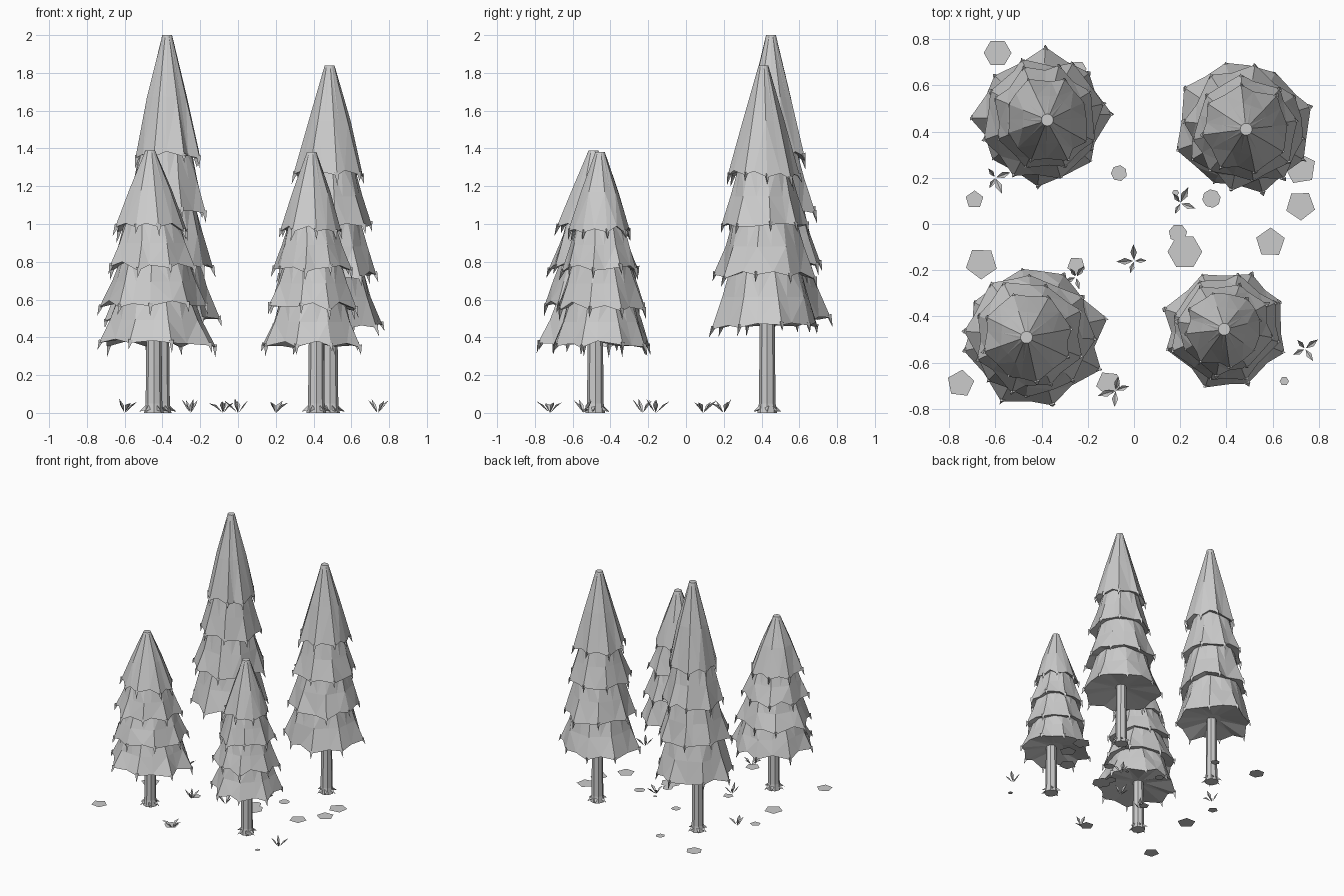
import bpy, bmesh, math, random
from mathutils import Vector

random.seed(11)
if "Cube" in bpy.data.objects:
    bpy.data.objects.remove(bpy.data.objects["Cube"])

grey = bpy.data.materials.new("plain_grey")
grey.use_nodes = True
colour = (0.6, 0.6, 0.6, 1)
grey.diffuse_color = colour
grey.node_tree.nodes["Principled BSDF"].inputs["Base Color"].default_value = colour


def finish(name, bm, fix_normals=True):
    if fix_normals:
        bmesh.ops.recalc_face_normals(bm, faces=bm.faces)
    mesh = bpy.data.meshes.new(name)
    bm.to_mesh(mesh)
    bm.free()
    mesh.materials.append(grey)
    obj = bpy.data.objects.new(name, mesh)
    bpy.context.collection.objects.link(obj)


def polar(r, a, z, c):
    return Vector((c[0] + r * math.cos(a), c[1] + r * math.sin(a), z))


def ring(bm, count, r, z, c, turn=0.0):
    return [bm.verts.new(polar(r, turn + math.tau * i / count, z, c)) for i in range(count)]


def bridge(bm, lower, upper):
    n = len(lower)
    for i in range(n):
        j = (i + 1) % n
        bm.faces.new((lower[i], lower[j], upper[j], upper[i]))


def spike(bm, base, tip, width):
    # Thin three-sided point
    axis = (tip - base).normalized()
    side = axis.orthogonal().normalized()
    up = axis.cross(side)
    foot = [bm.verts.new(base + width * (side * math.cos(k * math.tau / 3) + up * math.sin(k * math.tau / 3)))
            for k in range(3)]
    end = bm.verts.new(tip)
    bm.faces.new(foot)
    for k in range(3):
        bm.faces.new((foot[k], foot[(k + 1) % 3], end))


def tier(name, c, hem_r, hem_z, top_r, top_z, bulge, trunk_r):
    bm = bmesh.new()
    corners = 8
    n = corners * 2
    turn = random.uniform(0, math.tau)
    hem, shoulder, tips = [], [], []
    for i in range(n):
        corner = i % 2 == 0
        a = turn + math.tau * i / n + random.uniform(-0.1, 0.1)
        r = hem_r * (random.uniform(0.92, 1.06) if corner else random.uniform(0.85, 0.93))
        z = hem_z + (0 if corner else 0.018) + random.uniform(-0.016, 0.016)
        hem.append(bm.verts.new(polar(r, a, z, c)))
        mid_r = (top_r + (hem_r - top_r) * bulge) * (1.0 if corner else 0.93)
        shoulder.append(bm.verts.new(polar(mid_r, a, (hem_z + top_z) / 2, c)))
        if corner:
            tips.append((a, r, z))
    top = ring(bm, n, top_r, top_z, c, turn)
    inner = ring(bm, n, trunk_r * 1.3, hem_z + 0.05, c, turn)
    bridge(bm, hem, shoulder)
    bridge(bm, shoulder, top)
    bridge(bm, inner, hem)
    bm.faces.new(top)
    bm.faces.new(inner)
    # Drooping corner tips
    for a, r, z in tips:
        spike(bm, polar(r - 0.01, a, z + 0.015, c),
              polar(r + random.uniform(-0.005, 0.015), a, z - random.uniform(0.03, 0.055), c), 0.015)
    bmesh.ops.triangulate(bm, faces=[f for f in bm.faces if len(f.verts) == 4])
    finish(name, bm)


def trunk(name, c, r, top_z):
    bm = bmesh.new()
    levels = [(r * 1.25, 0.0), (r * 1.05, 0.05), (r, 0.25), (r * 0.9, top_z)]
    rings = [ring(bm, 8, lr, z, c) for lr, z in levels]
    for low, high in zip(rings, rings[1:]):
        bridge(bm, low, high)
    bm.faces.new(rings[0])
    bm.faces.new(rings[-1])
    # Small roots
    for k in range(6):
        a = math.tau * k / 6 + random.uniform(-0.2, 0.2)
        spike(bm, polar(r * 0.9, a, 0.028, c), polar(r * 1.9, a, 0.006, c), 0.015)
    finish(name, bm)


def tree(name, apex, base, foot, height, hem_r, hem_low, hem_high):
    trunk_r = 0.042
    trunk(name + "_trunk", foot, trunk_r, hem_low + 0.2)
    scale = [0.65, 0.79, 0.91, 1.0]
    hems = [hem_high + (hem_low - hem_high) * k / 3 for k in range(4)]
    for k in range(4):
        c = [apex[i] + (base[i] - apex[i]) * k / 3 for i in (0, 1)]
        if k == 0:
            top_z, top_r, bulge = height, 0.026, 0.52
        else:
            top_z, top_r, bulge = hems[k - 1] + 0.06, hem_r * scale[k - 1] * 0.7, 0.46
        tier(f"{name}_branches_{k + 1}", c, hem_r * scale[k], hems[k], top_r, top_z, bulge, trunk_r)


tree("back_right_tree", (-0.375, 0.45), (-0.4, 0.46), (-0.405, 0.43), 2.0, 0.295, 0.49, 1.35)
tree("back_left_tree", (0.485, 0.41), (0.475, 0.42), (0.487, 0.43), 1.84, 0.295, 0.45, 1.25)
tree("front_right_tree", (-0.465, -0.49), (-0.435, -0.48), (-0.445, -0.48), 1.39, 0.31, 0.36, 0.97)
tree("front_left_tree", (0.39, -0.455), (0.395, -0.45), (0.415, -0.48), 1.38, 0.265, 0.35, 0.96)

# Flat stones: x, y, radius, sides
stones = [(-.59, .74, .06, 6), (-.24, .67, .035, 6), (-.69, .105, .04, 5), (-.065, .22, .035, 7),
          (.335, .11, .04, 8), (.18, .135, .015, 6), (.72, .08, .065, 5), (.72, .24, .07, 5),
          (.19, -.04, .04, 7), (.22, -.12, .075, 6), (.59, -.08, .065, 5), (-.66, -.17, .07, 5),
          (-.25, -.18, .04, 5), (-.75, -.69, .06, 5), (-.11, -.69, .055, 5), (.65, -.68, .02, 6)]
for k, (x, y, r, sides) in enumerate(stones):
    bm = bmesh.new()
    bm.faces.new(ring(bm, sides, r, 0.004, (x, y), 0.0 if sides == 6 else random.uniform(0, 1)))
    finish(f"flat_stone_{k + 1}", bm, False)

# Grass tufts of folded leaves
tufts = [(-.6, .2), (.2, .09), (0, -.16), (-.25, -.23), (-.08, -.72), (.74, -.54)]
for k, c in enumerate(tufts):
    bm = bmesh.new()
    turn = random.uniform(0, math.tau)
    for i in range(4):
        a = turn + math.tau * i / 4 + random.uniform(-0.4, 0.4)
        reach = random.uniform(0.045, 0.08)
        root = bm.verts.new(polar(0.004, a, 0.002, c))
        crease = bm.verts.new(polar(reach * 0.55, a, 0.032, c))
        tip = bm.verts.new(polar(reach, a, random.uniform(0.05, 0.08), c))
        for s in (-1, 1):
            edge = bm.verts.new(polar(reach * 0.55, a + s * 0.36, 0.042, c))
            bm.faces.new((root, crease, edge) if s < 0 else (root, edge, crease))
            bm.faces.new((crease, tip, edge) if s < 0 else (crease, edge, tip))
    finish(f"grass_tuft_{k + 1}", bm)
